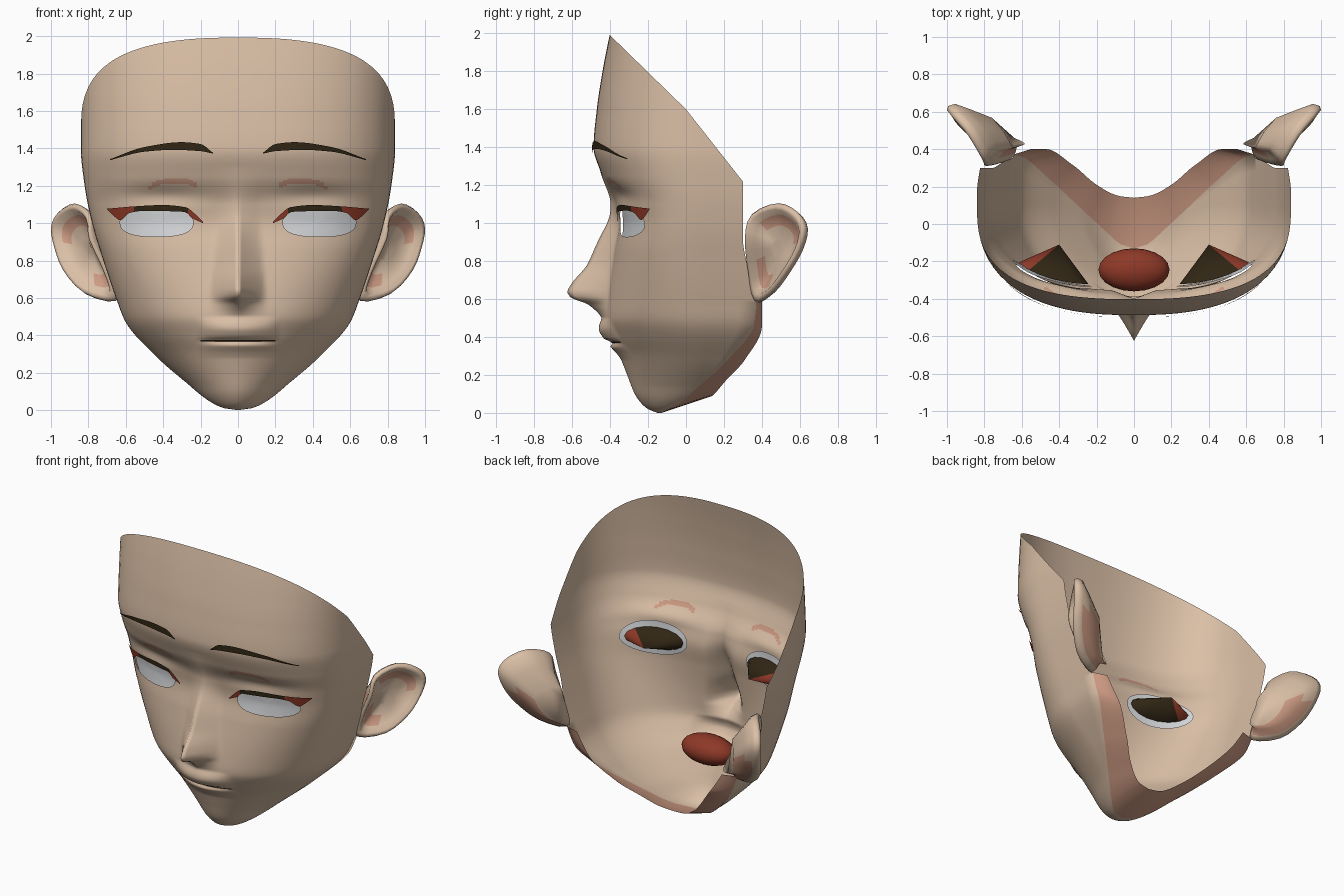
import bpy, bmesh, math
from mathutils import Vector

if "Cube" in bpy.data.objects:
    bpy.data.objects.remove(bpy.data.objects["Cube"])


def mat(name, rgb):
    m = bpy.data.materials.new(name)
    m.diffuse_color = (*rgb, 1)
    m.use_nodes = True
    m.node_tree.nodes["Principled BSDF"].inputs["Base Color"].default_value = m.diffuse_color
    return m


SKIN = mat("skin", (.70, .52, .38))
PINK = mat("skin_shadow_pink", (.62, .33, .23))
DARK = mat("dark_brown", (.03, .019, .007))
RED = mat("deep_red", (.27, .04, .02))
WHITE = mat("eye_white", (.68, .69, .71))


def curve(*pts):
    """Monotone cubic interpolation through (t, value) pairs."""
    pts = sorted(pts)
    n = len(pts)
    d = [(pts[i + 1][1] - pts[i][1]) / (pts[i + 1][0] - pts[i][0]) for i in range(n - 1)]
    m = [d[0]] + [2 * a * b / (a + b) if a * b > 0 else 0 for a, b in zip(d, d[1:])] + [d[-1]]

    def f(t):
        t = min(max(t, pts[0][0]), pts[-1][0])
        i = next((k for k in range(n - 1) if t <= pts[k + 1][0]), n - 2)
        h = pts[i + 1][0] - pts[i][0]
        u = (t - pts[i][0]) / h
        return ((2*u**3 - 3*u*u + 1) * pts[i][1] + (u**3 - 2*u*u + u) * h * m[i]
                + (3*u*u - 2*u**3) * pts[i + 1][1] + (u**3 - u*u) * h * m[i + 1])
    return f


def finish(bm, name, mats, mirror=True, recalc=False):
    if recalc:
        bmesh.ops.recalc_face_normals(bm, faces=bm.faces)
    for f in bm.faces:
        f.smooth = True
    me = bpy.data.meshes.new(name)
    bm.to_mesh(me)
    bm.free()
    for m in mats:
        me.materials.append(m)
    ob = bpy.data.objects.new(name, me)
    bpy.context.collection.objects.link(ob)
    if mirror:
        md = ob.modifiers.new("mirror", 'MIRROR')
        md.merge_threshold = .0005
    return ob


# Face profiles as functions of height
width = curve((0, 0), (.01, .07), (.04, .14), (.15, .28), (.28, .43), (.47, .6), (.58, .645),
              (.8, .72), (1, .78), (1.2, .82), (1.4, .84), (2.1, .84))
base = curve((0, -.15), (.02, -.2), (.05, -.235), (.1, -.27), (.2, -.31), (.3, -.35), (.4, -.4),
             (.5, -.43), (.6, -.42), (.85, -.38), (1, -.355), (1.1, -.37), (1.25, -.44),
             (1.4, -.487), (1.6, -.47), (1.8, -.44), (2.1, -.38))
side = curve((0, -.14), (.04, -.07), (.15, .05), (.28, .1), (2.1, .1))
back = curve((0, -.13), (.04, -.05), (.15, .08), (.28, .22), (.47, .36), (.6, .37), (.75, .33),
             (.92, .3), (2.1, .3))
power = curve((0, 1.8), (.3, 1.8), (.6, 2.1), (1, 2.5), (2.1, 2.5))
nose = curve((.45, 0), (.5, .015), (.57, .09), (.61, .19), (.64, .21), (.68, .195), (.78, .13),
             (.94, .085), (1.07, .035), (1.2, .01), (1.3, 0))
nose_w = curve((.45, .15), (.63, .15), (.8, .14), (1.1, .12), (1.3, .2))
lips = curve((.28, 0), (.31, .008), (.35, .022), (.37, 0), (.39, .035), (.43, .045), (.5, 0))
# Open neck edge behind the jaw
neck_x = curve((0, 0), (.04, .08), (.15, .2), (.28, .32), (.47, .47), (.6, .56))
neck_y = curve((0, .14), (.04, .15), (.15, .21), (.28, .31), (.47, .4), (.6, .4))
neck_z = curve((0, .09), (.04, .1), (.15, .17), (.28, .28), (.47, .46), (.6, .6))


def depth(x, z):
    s = min(x / max(width(z), 1e-4), 1)
    p = power(z)
    y = side(z) + (base(z) - side(z)) * (1 - s**p) ** (1 / p)
    y -= nose(z) * max(0, 1 - x / nose_w(z)) ** 1.3
    y -= lips(z) * max(0, 1 - (x / .22) ** 2)
    return y + .02 * math.exp(-((x - .4) / .2)**2 - ((z - 1.15) / .05)**2)


EX, EZ, EA, EB = .435, 1.003, .195, .075


def eye_val(x, z):
    return (abs(x - EX) / EA) ** 2.5 + (abs(z - EZ) / EB) ** 2.5


# Face shell: stacked cross-sections, with the jaw underside as the last strip
bm = bmesh.new()
cols = [i * .8 / 30 for i in range(31)] + [1 - .2 * (1 - k / 9)**2.5 for k in range(1, 10)]
rows = []
for i in range(207):
    z = 2.06 - i * .01
    z = max(z, 0)
    w = max(width(z), 1e-4)
    row = [(w * s, depth(w * s, z), z) for s in cols]
    row += [(w, side(z) + (back(z) - side(z)) * k / 3, z) for k in (1, 2, 3)]
    if z <= .6:
        row.append((neck_x(z), neck_y(z), neck_z(z)))
    rows.append([bm.verts.new(p) for p in row])
for a, b in zip(rows, rows[1:]):
    for j in range(min(len(a), len(b)) - 1):
        f = bm.faces.new((a[j], b[j], b[j + 1], a[j + 1]))
        c = f.calc_center_median()
        crease = 1.228 - 1.8 * (c.x - .34) ** 2
        if j >= len(cols) + 2 or (.22 < c.x < .47 and c.y < 0 and abs(c.z - crease) < .015):
            f.material_index = 1
# Eye openings, snapped to a rounded outline
gone = [f for f in bm.faces if eye_val(f.calc_center_median().x, f.calc_center_median().z) < 1]
bmesh.ops.delete(bm, geom=gone, context='FACES')
for v in bm.verts:
    if v.is_boundary and .15 < v.co.x < .7 and .85 < v.co.z < 1.15 and v.co.y < 0:
        k = eye_val(v.co.x, v.co.z) ** -.4
        x, z = EX + (v.co.x - EX) * k, EZ + (v.co.z - EZ) * k
        v.co = (x, depth(x, z), z)
# Slanted cut along the hairline
for slope in (.975, 1.27):
    bmesh.ops.bisect_plane(bm, geom=bm.verts[:] + bm.edges[:] + bm.faces[:],
                           plane_co=(0, 0, 1.6), plane_no=(0, slope, 1), clear_outer=True)
finish(bm, "face", [SKIN, PINK])


# Thin plates that follow the face: eyebrows, lashes, mouth line
def plate(name, top, low, x0, x1, off, mats, rule=lambda x: 0):
    b = bmesh.new()
    n = 32
    xs = [x0 + (x1 - x0) * i / n for i in range(n + 1)]
    up = [b.verts.new((x, depth(x, top(x)) - off, top(x))) for x in xs]
    dn = [b.verts.new((x, depth(x, low(x)) - off, low(x))) for x in xs]
    for i in range(n):
        f = b.faces.new((up[i], dn[i], dn[i + 1], up[i + 1]))
        f.material_index = rule((xs[i] + xs[i + 1]) / 2)
    finish(b, name, mats)


plate("eyebrow", curve((.135, 1.377), (.2, 1.423), (.3, 1.433), (.5, 1.407), (.685, 1.342)),
      curve((.135, 1.372), (.2, 1.385), (.35, 1.392), (.5, 1.382), (.685, 1.337)),
      .135, .685, .012, [DARK])
plate("upper_lashes",
      curve((.187, 1.007), (.22, 1.04), (.28, 1.085), (.4, 1.097), (.55, 1.09), (.7, 1.077)),
      curve((.187, 1.0), (.25, 1.03), (.28, 1.06), (.5, 1.066), (.58, 1.055), (.63, 1.015),
            (.66, 1.035), (.7, 1.073)),
      .187, .7, .014, [DARK, RED], lambda x: 1 if x > .55 or x < .26 else 0)
plate("mouth_line", lambda x: .376, lambda x: .368, 0, .2, .004, [DARK])

# Eye whites: curved discs just behind the openings
bm = bmesh.new()
N = 28
rings = []
for r in (.05, .35, .7, 1):
    ring = []
    for k in range(N):
        a = 2 * math.pi * k / N
        x, z = EX + .212 * r * math.cos(a), EZ + .115 * r * math.sin(a)
        ring.append(bm.verts.new((x, depth(x, z) + .015, z)))
    rings.append(ring)
bm.faces.new(rings[0])
for a, b in zip(rings, rings[1:]):
    for k in range(N):
        bm.faces.new((a[k], b[k], b[(k + 1) % N], a[(k + 1) % N]))
finish(bm, "eye_white", [WHITE])

# Dark cones behind the eyes
bm = bmesh.new()
tip = bm.verts.new((.4, -.11, 1.01))
ring = []
for k in range(16):
    a = 2 * math.pi * k / 16
    x, z = .43 + .185 * math.cos(a), EZ + .075 * math.sin(a)
    ring.append(bm.verts.new((x, depth(x, z) + .025, z)))
for k in range(16):
    f = bm.faces.new((ring[k], ring[k - 1], tip))
    f.material_index = 1 if f.calc_center_median().x > .52 else 0
finish(bm, "eye_back", [DARK, RED], recalc=True)

# Mouth cavity
bm = bmesh.new()
bmesh.ops.create_uvsphere(bm, u_segments=20, v_segments=12, radius=1)
for v in bm.verts:
    v.co = Vector((v.co.x * .19, -.245 + v.co.y * .115, .37 + v.co.z * .095))
finish(bm, "mouth_cavity", [RED], mirror=False)

# Ears: rim outline lofted into a dish in front and a rounded back
key = [Vector(p) for p in (
    (.78, .31, .92), (.80, .345, 1.05), (.88, .48, 1.105), (.965, .58, 1.06), (1, .625, .98),
    (.98, .6, .865), (.93, .53, .74), (.82, .44, .62), (.66, .36, .585), (.69, .33, .72))]
outline = []
for i in range(10):
    p0, p1, p2, p3 = (key[(i + k) % 10] for k in (-1, 0, 1, 2))
    for u in (0, 1 / 3, 2 / 3):
        outline.append(.5 * (2 * p1 + (p2 - p0) * u + (2*p0 - 5*p1 + 4*p2 - p3) * u * u
                             + (3*p1 - p0 - 3*p2 + p3) * u**3))
c = Vector((.85, .45, .87))
nrm = Vector((.75, -.66, 0))
root = Vector((-.1, -.03, -.09))
bm = bmesh.new()
loft = []
for f, d, s in ((.25, -.055, 0), (.5, -.045, 0), (.74, -.025, 0), (.86, .008, 0), (.95, .01, 0),
                (1, -.01, 0), (.93, -.045, 0), (.72, -.07, .3), (.5, -.09, 1)):
    loft.append([bm.verts.new(c + (o - c) * f + nrm * d + root * s) for o in outline])
n = len(outline)
bm.faces.new(loft[0])
bm.faces.new(loft[-1][::-1])
for r, (a, b) in enumerate(zip(loft, loft[1:])):
    for k in range(n):
        f = bm.faces.new((a[k], b[k], b[(k + 1) % n], a[(k + 1) % n]))
        inner = r == 1 and (3 <= k <= 13 or 22 <= k <= 27)
        if inner or (r >= 6 and f.calc_center_median().z < .86):
            f.material_index = 1
finish(bm, "ear", [SKIN, PINK], recalc=True)
